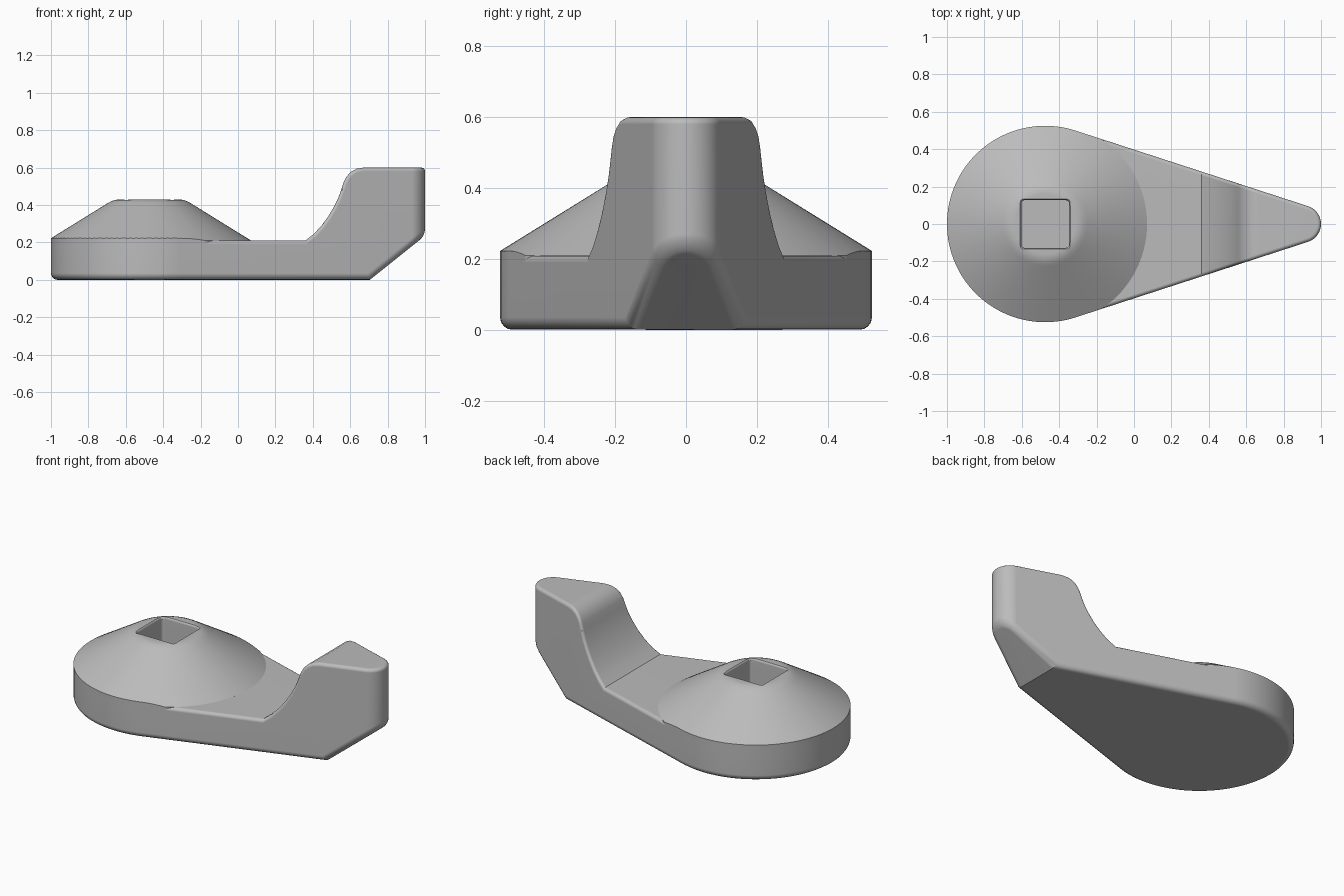
import bpy, bmesh
from math import sin, cos, pi, acos, radians

cube = bpy.data.objects.get("Cube")
if cube:
    bpy.data.objects.remove(cube, do_unlink=True)

grey = bpy.data.materials.new("plain grey")
grey.use_nodes = True
grey.diffuse_color = (0.5, 0.5, 0.5, 1)
grey.node_tree.nodes["Principled BSDF"].inputs["Base Color"].default_value = (0.5, 0.5, 0.5, 1)

HUB_X, HUB_R = -0.475, 0.525
TIP_X, TIP_R = 0.9, 0.1


def arc(cx, cy, r, start, end, steps):
    return [(cx + r * cos(start + (end - start) * i / steps),
             cy + r * sin(start + (end - start) * i / steps)) for i in range(steps + 1)]


def loft(name, rings):
    """Closed solid through rings of equal point count."""
    bm = bmesh.new()
    loops = [[bm.verts.new(p) for p in ring] for ring in rings]
    n = len(loops[0])
    for a, b in zip(loops, loops[1:]):
        for i in range(n):
            j = (i + 1) % n
            bm.faces.new((a[i], a[j], b[j], b[i]))
    bm.faces.new(loops[0][::-1])
    bm.faces.new(loops[-1])
    bmesh.ops.recalc_face_normals(bm, faces=bm.faces)
    mesh = bpy.data.meshes.new(name)
    bm.to_mesh(mesh)
    bm.free()
    mesh.materials.append(grey)
    obj = bpy.data.objects.new(name, mesh)
    bpy.context.collection.objects.link(obj)
    return obj


def activate(obj):
    bpy.ops.object.select_all(action='DESELECT')
    obj.select_set(True)
    bpy.context.view_layer.objects.active = obj


def boolean(obj, cutter, operation):
    activate(obj)
    mod = obj.modifiers.new("cut", 'BOOLEAN')
    mod.operation, mod.object, mod.solver = operation, cutter, 'EXACT'
    bpy.ops.object.modifier_apply(modifier=mod.name)


def round_rim(obj, side, width):
    """Round the edges where the upright wall meets upper (+1) or lower (-1) faces."""
    bm = bmesh.new()
    bm.from_mesh(obj.data)
    bmesh.ops.remove_doubles(bm, verts=bm.verts, dist=0.0001)
    bm.normal_update()
    rim = []
    for e in bm.edges:
        if len(e.link_faces) == 2:
            nz = sorted((f.normal.z * side for f in e.link_faces), key=abs)
            if abs(nz[0]) < 0.01 and nz[1] > 0.05:
                rim.append(e)
    bmesh.ops.bevel(bm, geom=rim, offset=width, offset_type='OFFSET', segments=4,
                    profile=0.5, affect='EDGES', clamp_overlap=False)
    bm.to_mesh(obj.data)
    bm.free()


def rounded_square(half, z, r=0.015):
    pts = []
    for k in range(4):
        a = k * pi / 2
        sx, sy = (1, 1, -1, -1)[(k + 1) % 4 - 1], (1, -1, -1, 1)[k - 3]
        sx, sy = round(cos(a + pi / 4) * 1.5), round(sin(a + pi / 4) * 1.5)
        pts += arc(HUB_X + sx * (half - r), sy * (half - r), r, a, a + pi / 2, 4)
    return [(x, y, z) for x, y in pts]


# Teardrop outline: large hub circle joined by tangents to a small tip circle
t = acos((HUB_R - TIP_R) / (TIP_X - HUB_X))
outline = arc(HUB_X, 0, HUB_R, t, 2 * pi - t, 72) + arc(TIP_X, 0, TIP_R, -t, t, 16)
teardrop = loft("teardrop", [[(x, y, z) for x, y in outline] for z in (-0.2, 0.8)])

# Arm side profile with sloped underside, concave rise and raised thumb end
profile = [(-1.1, 0), (0.705, 0), (1.105, 0.32), (1.105, 0.6), (0.67, 0.6), (0.635, 0.594),
           (0.605, 0.578), (0.58, 0.552), (0.565, 0.522), (0.553, 0.485), (0.535, 0.435),
           (0.51, 0.385), (0.48, 0.335), (0.445, 0.288), (0.405, 0.245), (0.36, 0.21),
           (-1.1, 0.21)]
body = loft("lever_body", [[(x, y, z) for x, z in profile] for y in (-0.7, 0.7)])
boolean(body, teardrop, 'INTERSECT')
round_rim(body, -1, 0.035)
round_rim(body, 1, 0.02)

# Conical hub, trimmed flush with the teardrop wall
hub_profile = [(0.545, 0.185), (0.545, 0.21), (0.225, 0.408), (0.205, 0.419),
               (0.185, 0.427), (0.16, 0.43)]
hub = loft("conical_hub", [[(x, y, z) for x, y in arc(HUB_X, 0, r, 0, 2 * pi, 96)[:-1]]
                           for r, z in hub_profile])
boolean(hub, teardrop, 'INTERSECT')

# Square socket with a softened mouth
socket = loft("socket_cutter", [rounded_square(h, z) for h, z in
                                ((0.127, 0.1), (0.127, 0.418), (0.131, 0.426), (0.16, 0.455))])
for part in (body, hub):
    boolean(part, socket, 'DIFFERENCE')
    activate(part)
    bpy.ops.object.shade_smooth_by_angle(angle=radians(30))
    weighted = part.modifiers.new("even_shading", 'WEIGHTED_NORMAL')
    weighted.keep_sharp = True

for helper in (teardrop, socket):
    bpy.data.objects.remove(helper, do_unlink=True)
